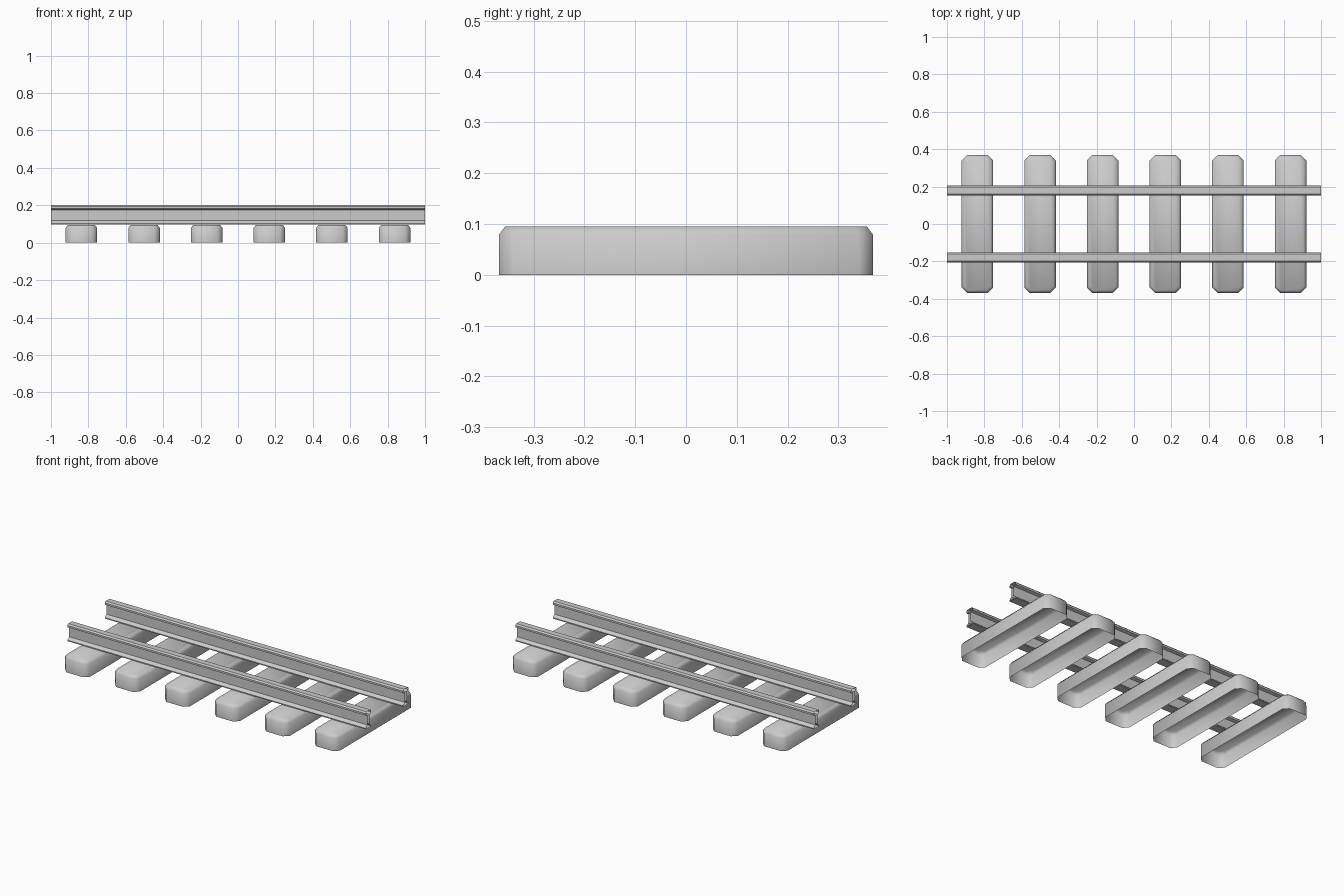
import bpy, bmesh, math

if "Cube" in bpy.data.objects:
    bpy.data.objects.remove(bpy.data.objects["Cube"])

TOP, HALF_X, HALF_Y = 0.095, 0.084, 0.368


def make_object(name, bm, angle):
    bmesh.ops.recalc_face_normals(bm, faces=bm.faces[:])
    mesh = bpy.data.meshes.new(name)
    bm.to_mesh(mesh)
    bm.free()
    obj = bpy.data.objects.new(name, mesh)
    bpy.context.collection.objects.link(obj)
    bpy.ops.object.select_all(action='DESELECT')
    obj.select_set(True)
    bpy.context.view_layer.objects.active = obj
    bpy.ops.object.shade_smooth_by_angle(angle=math.radians(angle))
    return obj


def bridge(bm, a, b, closed=True):
    n = len(a)
    for i in range(n):
        j = (i + 1) % n
        bm.faces.new((a[i], a[j], b[j], b[i]))


def octagon(bm, cx, hx, hy, c, z):
    pts = [(hx, hy - c), (hx - c, hy), (c - hx, hy), (-hx, hy - c),
           (-hx, c - hy), (c - hx, -hy), (hx - c, -hy), (hx, c - hy)]
    return [bm.verts.new((cx + x, y, z)) for x, y in pts]


# Sleepers: chamfered blocks, open underneath
def sleeper(name, cx):
    bm = bmesh.new()
    base = octagon(bm, cx, HALF_X, HALF_Y, 0.028, 0)
    shoulder = octagon(bm, cx, HALF_X, HALF_Y, 0.028, TOP - 0.016)
    top = octagon(bm, cx, HALF_X - 0.012, HALF_Y - 0.012, 0.023, TOP)
    bridge(bm, base, shoulder)
    bridge(bm, shoulder, top)
    bm.faces.new(top)
    make_object(name, bm, 60)


# Rails: I-shaped profile swept along x, open at the ends
def rail(name, cy):
    half = [(0.026, 0.098), (0.026, 0.104), (0.009, 0.118), (0.009, 0.176),
            (0.026, 0.182), (0.026, 0.193), (0.018, 0.201)]
    profile = half + [(-y, z) for y, z in reversed(half)]
    bm = bmesh.new()
    ends = [[bm.verts.new((x, cy + y, z)) for y, z in profile] for x in (-1, 1)]
    bridge(bm, *ends)
    make_object(name, bm, 30)


for i in range(6):
    sleeper(f"sleeper_{i + 1}", -0.837 + i * 0.3348)
rail("rail_front", -0.179)
rail("rail_back", 0.179)
